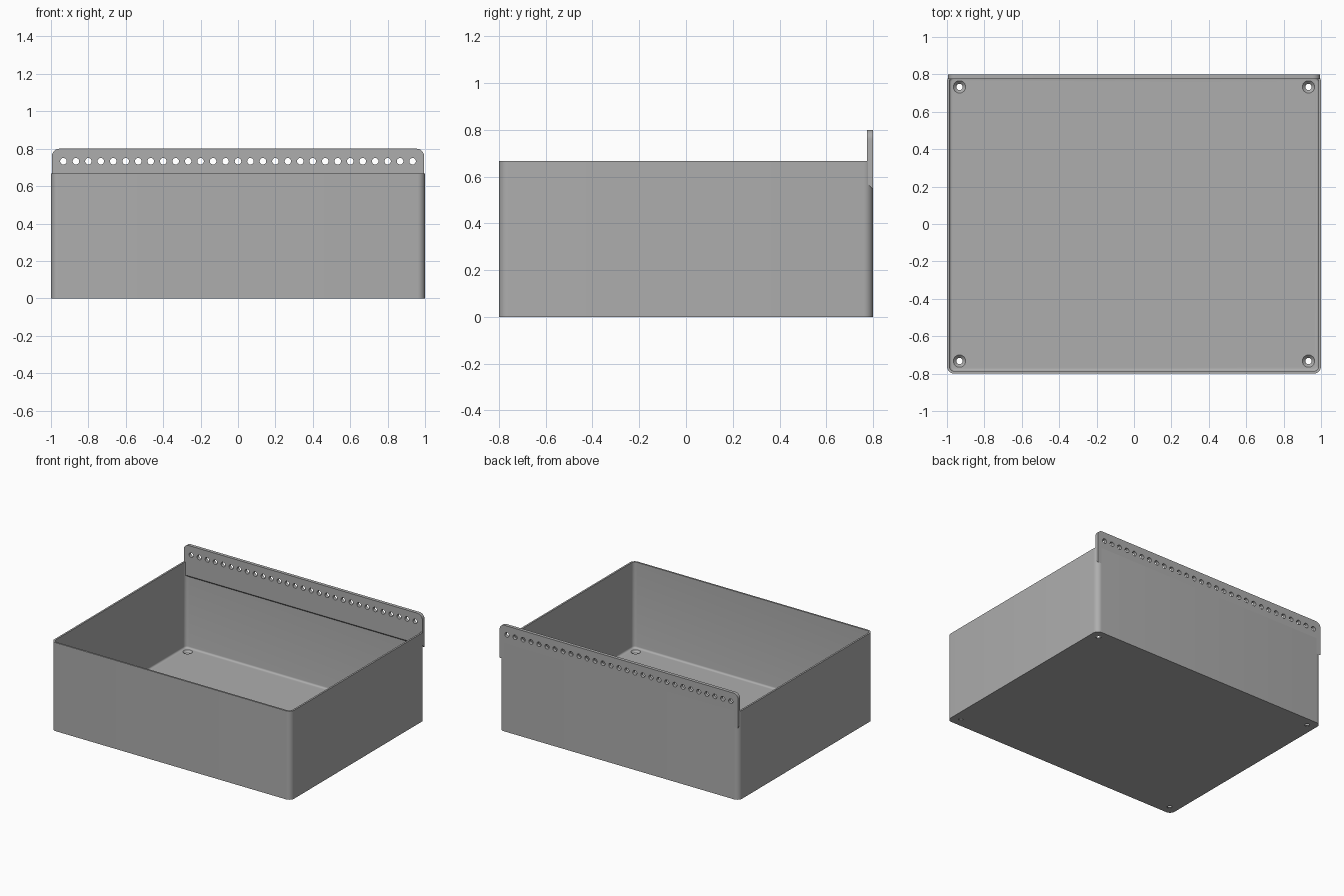
import bpy, bmesh, math
from mathutils import Matrix

if "Cube" in bpy.data.objects:
    bpy.data.objects.remove(bpy.data.objects["Cube"])

W, D, H = 1.0, 0.8, 0.667      # half width, half depth, wall height
WALL, FLOOR, R = 0.0133, 0.02, 0.04
PLATE_T, PLATE_W, PLATE_TOP = 0.025, 0.995, 0.8

grey = bpy.data.materials.new("plain grey")
grey.use_nodes = True
colour = (0.42, 0.42, 0.42, 1)
grey.diffuse_color = colour
grey.node_tree.nodes["Principled BSDF"].inputs["Base Color"].default_value = colour


def rounded_rect(hx, hy, r, steps=8):
    """Outline of a rectangle with rounded corners, counter-clockwise."""
    points = []
    for i, (sx, sy) in enumerate([(1, 1), (-1, 1), (-1, -1), (1, -1)]):
        for k in range(steps + 1):
            a = math.pi / 2 * (i + k / steps)
            points.append((sx * (hx - r) + r * math.cos(a),
                           sy * (hy - r) + r * math.sin(a)))
    return points


def finish(bm, name):
    bmesh.ops.recalc_face_normals(bm, faces=bm.faces)
    mesh = bpy.data.meshes.new(name)
    bm.to_mesh(mesh)
    bm.free()
    mesh.materials.append(grey)
    obj = bpy.data.objects.new(name, mesh)
    bpy.context.collection.objects.link(obj)
    return obj


def cut(obj, cutter):
    mod = obj.modifiers.new("holes", 'BOOLEAN')
    mod.operation, mod.solver, mod.object = 'DIFFERENCE', 'EXACT', cutter
    bpy.context.view_layer.objects.active = obj
    bpy.ops.object.modifier_apply(modifier=mod.name)
    bpy.data.objects.remove(cutter)


def smooth(obj):
    bpy.ops.object.select_all(action='DESELECT')
    obj.select_set(True)
    bpy.context.view_layer.objects.active = obj
    bpy.ops.object.shade_smooth_by_angle(angle=math.radians(30))


# Open bin: outer shell, rim, inner shell and a curved edge down to the floor
bm = bmesh.new()
sections = [(0, 0), (0, H), (WALL, H)]
for k in range(5):
    a = math.pi / 2 * k / 4
    sections.append((WALL * (2 - math.cos(a)), FLOOR + WALL * (1 - math.sin(a))))
loops = []
for inset, z in sections:
    outline = rounded_rect(W - inset, D - inset, R - inset)
    loops.append([bm.verts.new((x, y, z)) for x, y in outline])
for low, high in zip(loops, loops[1:]):
    n = len(low)
    for i in range(n):
        j = (i + 1) % n
        bm.faces.new((low[i], low[j], high[j], high[i]))
bm.faces.new(loops[0])
bm.faces.new(loops[-1])
bin_body = finish(bm, "bin_body")

# Countersunk screw holes in the floor corners
bm = bmesh.new()
for x in (-0.933, 0.933):
    for y in (-0.733, 0.733):
        bmesh.ops.create_cone(bm, cap_ends=True, segments=24, radius1=0.017, radius2=0.017,
                              depth=0.1, matrix=Matrix.Translation((x, y, 0)))
cut(bin_body, finish(bm, "screw_hole_cutter"))
bm = bmesh.new()
for x in (-0.933, 0.933):
    for y in (-0.733, 0.733):
        bmesh.ops.create_cone(bm, cap_ends=True, segments=24, radius1=0.015, radius2=0.037,
                              depth=0.022, matrix=Matrix.Translation((x, y, FLOOR - 0.007)))
cut(bin_body, finish(bm, "countersink_cutter"))
smooth(bin_body)

# Hanging plate along the back, with rounded top corners and a sloped underside
bm = bmesh.new()
low, mid = 0.4, (0.4 + PLATE_TOP) / 2
outline = rounded_rect(PLATE_W, PLATE_TOP - mid, R)
face = bm.faces.new([bm.verts.new((x, D - PLATE_T, z + mid)) for x, z in outline])
extruded = bmesh.ops.extrude_face_region(bm, geom=[face])
new_verts = [v for v in extruded["geom"] if isinstance(v, bmesh.types.BMVert)]
bmesh.ops.translate(bm, verts=new_verts, vec=(0, PLATE_T, 0))
sliced = bmesh.ops.bisect_plane(bm, geom=bm.verts[:] + bm.edges[:] + bm.faces[:],
                                plane_co=(0, D - PLATE_T, 0.57), plane_no=(0, -1, -1),
                                clear_outer=True)
rim = [e for e in sliced["geom_cut"] if isinstance(e, bmesh.types.BMEdge)]
bmesh.ops.contextual_create(bm, geom=rim)
hanging_plate = finish(bm, "hanging_plate")

# Row of peg holes
bm = bmesh.new()
for i in range(29):
    place = Matrix.Translation(((i - 14) / 15, D, 0.733)) @ Matrix.Rotation(math.pi / 2, 4, 'X')
    bmesh.ops.create_cone(bm, cap_ends=True, segments=20, radius1=0.0175, radius2=0.0175,
                          depth=0.2, matrix=place)
cut(hanging_plate, finish(bm, "peg_hole_cutter"))
smooth(hanging_plate)
